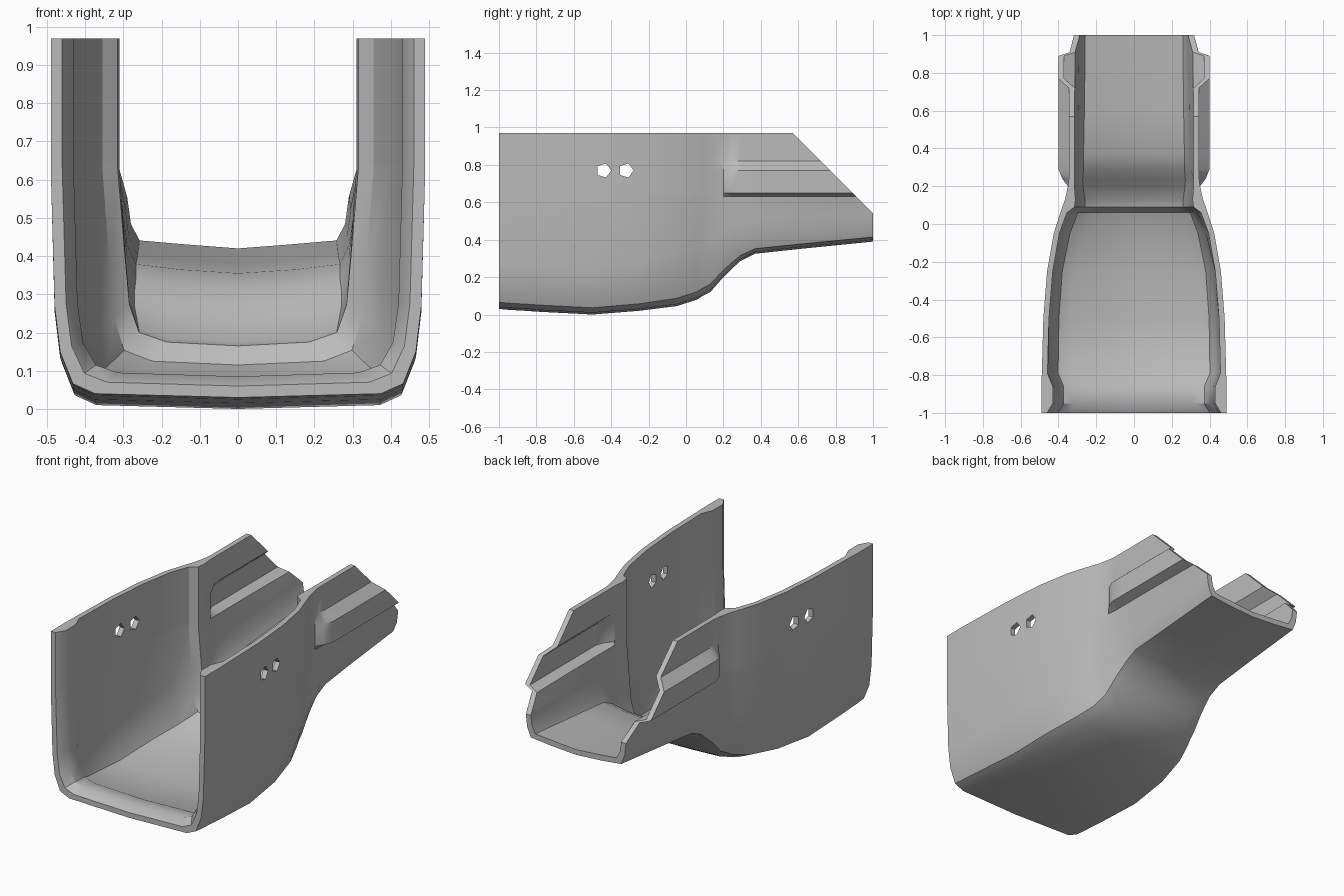
import bpy, bmesh, math
from mathutils import Matrix

cube = bpy.data.objects.get("Cube")
if cube:
    bpy.data.objects.remove(cube, do_unlink=True)

grey = bpy.data.materials.new("plain_grey")
grey.use_nodes = True
colour = (0.5, 0.5, 0.5, 1)
grey.diffuse_color = colour
grey.node_tree.nodes["Principled BSDF"].inputs["Base Color"].default_value = colour

TOP = 0.97


def make_object(name, bm):
    bmesh.ops.recalc_face_normals(bm, faces=bm.faces)
    mesh = bpy.data.meshes.new(name)
    bm.to_mesh(mesh)
    bm.free()
    mesh.materials.append(grey)
    obj = bpy.data.objects.new(name, mesh)
    bpy.context.collection.objects.link(obj)
    return obj


def section(y, base, low, up, boss, flat, h, t):
    """Closed U-shaped ring: outer skin, then the inner skin back again."""
    half = [(flat * low, base + 0.01), (0.9 * low, base + 0.15 * h),
            (0.97 * low, base + 0.5 * h), (low, base + h), (up, 0.63),
            (boss, 0.65), (boss, 0.77), (up, 0.82), (up, TOP)]
    lift = [1, 0.9, 0.5, 0.2, 0, 0, 0, 0, 0]
    inner = [(x - t, z + t * k) for (x, z), k in zip(half, lift)]

    def across(side, mid):
        return ([(-x, y, z) for x, z in reversed(side)] + [(0, y, mid)]
                + [(x, y, z) for x, z in side])
    return across(half, base) + across(inner, base + t)[::-1]


# Stations: y, base height, lower and upper half width, boss half width,
# flat floor share, corner height, wall thickness
stations = [
    (-1.0, .03, .48, .49, .49, .78, .24, .03),
    (-.95, .025, .48, .49, .49, .78, .24, .06),
    (-.86, .02, .48, .49, .49, .78, .24, .06),
    (-.79, .015, .48, .488, .488, .78, .24, .03),
    (-.5, 0, .475, .48, .48, .78, .24, .03),
    (-.25, .02, .455, .46, .46, .75, .25, .03),
    (-.05, .045, .41, .425, .425, .72, .28, .03),
    (.06, .08, .37, .39, .39, .7, .28, .035),
    (.09, .1, .36, .38, .38, .7, .28, .065),
    (.13, .12, .35, .365, .365, .68, .28, .055),
    (.2, .2, .34, .35, .35, .65, .25, .035),
    (.24, .24, .335, .345, .38, .62, .22, .03),
    (.29, .285, .33, .345, .4, .6, .2, .03),
    (.37, .325, .33, .345, .4, .55, .18, .03),
    (.6, .35, .325, .345, .4, .5, .17, .03),
    (1.0, .39, .32, .34, .4, .5, .16, .03),
]

# Open shell lofted through the stations
bm = bmesh.new()
rings = [[bm.verts.new(p) for p in section(*s)] for s in stations]
count = len(rings[0])
for a, b in zip(rings, rings[1:]):
    for i in range(count):
        j = (i + 1) % count
        bm.faces.new((a[i], a[j], b[j], b[i]))
for ring in (rings[0], rings[-1]):
    for i in range(count // 2 - 1):
        bm.faces.new((ring[i], ring[i + 1], ring[-2 - i], ring[-1 - i]))
shell = make_object("open_shell", bm)


def cut(name, bm):
    cutter = make_object(name, bm)
    cutter.hide_render = True
    mod = shell.modifiers.new(name, 'BOOLEAN')
    mod.operation = 'DIFFERENCE'
    mod.solver = 'EXACT'
    mod.object = cutter
    bpy.ops.object.modifier_apply(modifier=mod.name)
    bpy.data.objects.remove(cutter, do_unlink=True)


bpy.context.view_layer.objects.active = shell
shell.select_set(True)

# Sloping cut across the rear of both walls
bm = bmesh.new()
wedge = [(.57, TOP), (.55, 1.2), (1.2, 1.2), (1.2, .34)]
wedge = [bm.verts.new((-1, y, z)) for y, z in wedge]
face = bm.faces.new(wedge)
extruded = bmesh.ops.extrude_face_region(bm, geom=[face])["geom"]
moved = [v for v in extruded if isinstance(v, bmesh.types.BMVert)]
bmesh.ops.translate(bm, vec=(2, 0, 0), verts=moved)
cut("rear_slope", bm)

# Paired five-sided holes through both side walls
for y in (-.44, -.32):
    bm = bmesh.new()
    place = Matrix.Translation((0, y, .77)) @ Matrix.Rotation(math.pi / 2, 4, 'Y')
    bmesh.ops.create_cone(bm, cap_ends=True, segments=5, radius1=.04,
                          radius2=.04, depth=1.4, matrix=place)
    cut("side_hole", bm)

bpy.ops.object.shade_smooth_by_angle(angle=math.radians(32))
